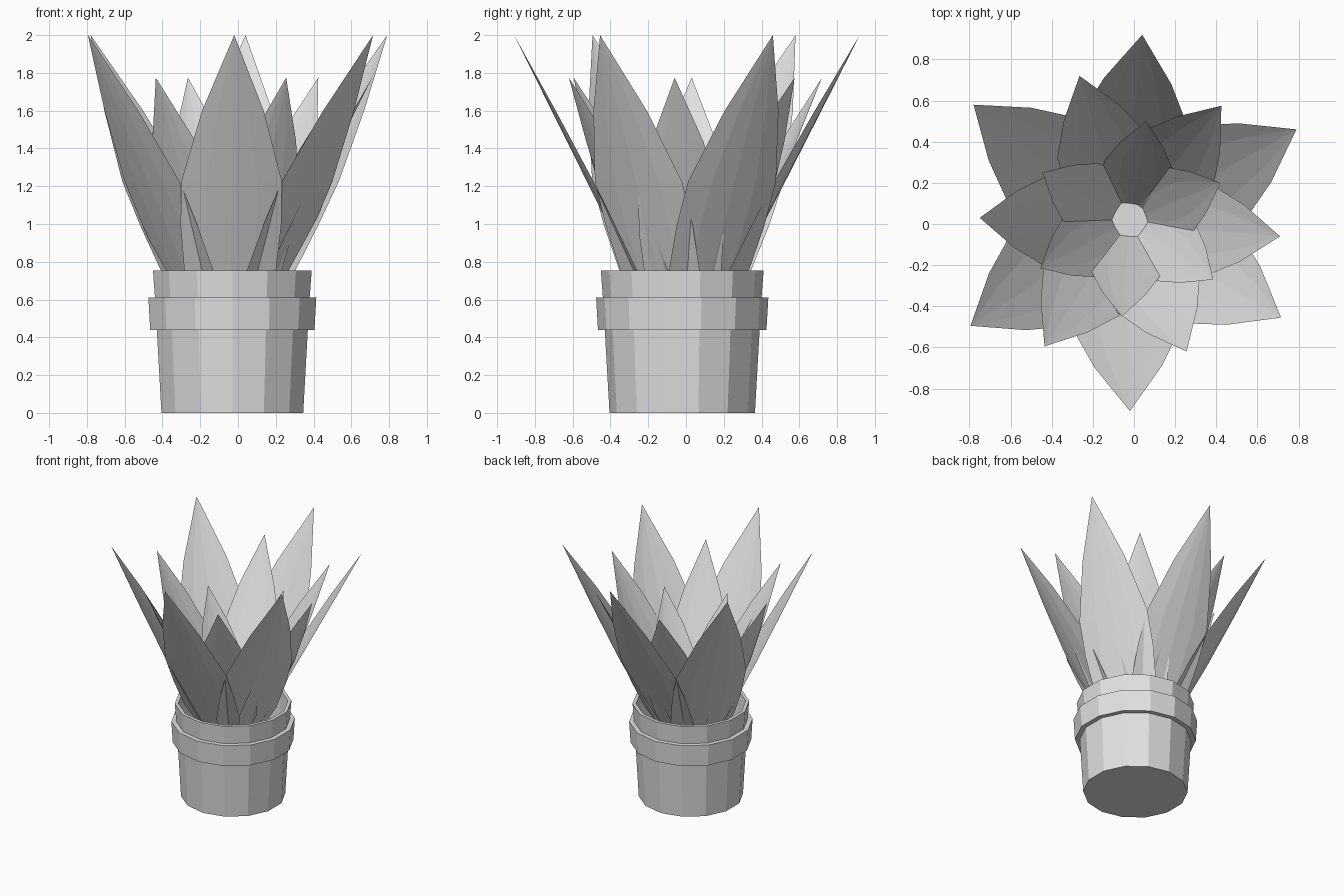
import bpy, bmesh, math
from mathutils import Vector

cube = bpy.data.objects.get("Cube")
if cube:
    bpy.data.objects.remove(cube)

grey = bpy.data.materials.new("plain_grey")
grey.use_nodes = True
grey.diffuse_color = (0.75, 0.75, 0.75, 1)
grey.node_tree.nodes["Principled BSDF"].inputs["Base Color"].default_value = (0.75, 0.75, 0.75, 1)

SIDES = 14
POT_CENTRE = Vector((-0.03, -0.02, 0))


def finish(name, bm):
    mesh = bpy.data.meshes.new(name)
    bm.to_mesh(mesh)
    bm.free()
    mesh.materials.append(grey)
    obj = bpy.data.objects.new(name, mesh)
    bpy.context.collection.objects.link(obj)
    return obj


def lathe(name, profile):
    """Spin (radius, z) points into a faceted solid, capped at both ends."""
    bm = bmesh.new()
    rings = []
    for r, z in profile:
        ring = []
        for i in range(SIDES):
            a = math.tau * i / SIDES - math.pi / 2
            ring.append(bm.verts.new(POT_CENTRE + Vector((r * math.cos(a), r * math.sin(a), z))))
        rings.append(ring)
    for low, high in zip(rings, rings[1:]):
        for i in range(SIDES):
            j = (i + 1) % SIDES
            bm.faces.new((low[i], low[j], high[j], high[i]))
    bm.faces.new(rings[0][::-1])
    bm.faces.new(rings[-1])
    return finish(name, bm)


# Pot: tapered body, wide band, upper rim, inner wall and soil level
lathe("pot", [(0.385, 0), (0.41, 0.44), (0.446, 0.44), (0.456, 0.61), (0.42, 0.61),
              (0.431, 0.755), (0.405, 0.755), (0.385, 0.5)])

# Half-width of a leaf along its length, relative to its length
OUTLINE = [(0, 0.06), (0.2, 0.157), (0.35, 0.172), (0.5, 0.172), (0.74, 0.106)]
COLUMNS = (-1, -0.5, 0, 0.5, 1)


def leaf(name, centre, tip, base_r, base_z):
    """Straight pointed sheet, very slightly cupped towards the middle."""
    centre, tip = Vector(centre), Vector(tip)
    out = Vector((tip.x, tip.y, 0)) - centre
    out.normalize()
    side = Vector((-out.y, out.x, 0))
    base = centre + out * base_r + Vector((0, 0, base_z))
    length = tip.z - base_z
    bm = bmesh.new()
    rows = []
    for t, w in OUTLINE:
        mid = base.lerp(tip, t)
        half = w * length
        rows.append([bm.verts.new(mid + side * (c * half) - out * (0.1 * half * c * c))
                     for c in COLUMNS])
    for low, high in zip(rows, rows[1:]):
        for i in range(len(COLUMNS) - 1):
            bm.faces.new((low[i], low[i + 1], high[i + 1], high[i]))
    point = bm.verts.new(tip)
    for a, b in zip(rows[-1], rows[-1][1:]):
        bm.faces.new((a, b, point))
    finish(name, bm)


# Three whorls of six leaves: centre, tip height, base radius, base height, tip positions
WHORLS = {
    "outer_leaf": ((-0.05, -0.01, 0), 2.0, 0.13, 0.45,
                   [(0.04, 0.92), (0.79, 0.46), (0.715, -0.455),
                    (-0.02, -0.91), (-0.795, -0.495), (-0.78, 0.58)]),
    "middle_leaf": ((-0.04, 0, 0), 1.775, 0.1, 0.48,
                    [(-0.265, 0.72), (0.425, 0.575), (0.71, -0.06),
                     (0.255, -0.62), (-0.435, -0.595), (-0.75, 0.03)]),
    "inner_leaf": ((-0.02, 0.02, 0), 1.49, 0.08, 0.5,
                   [(0.06, 0.5), (0.42, 0.2), (0.385, -0.27),
                    (-0.06, -0.45), (-0.455, -0.215), (-0.445, 0.25)]),
}
for name, (centre, tip_z, base_r, base_z, tips) in WHORLS.items():
    for i, (x, y) in enumerate(tips):
        leaf(f"{name}_{i + 1}", centre, (x, y, tip_z), base_r, base_z)
